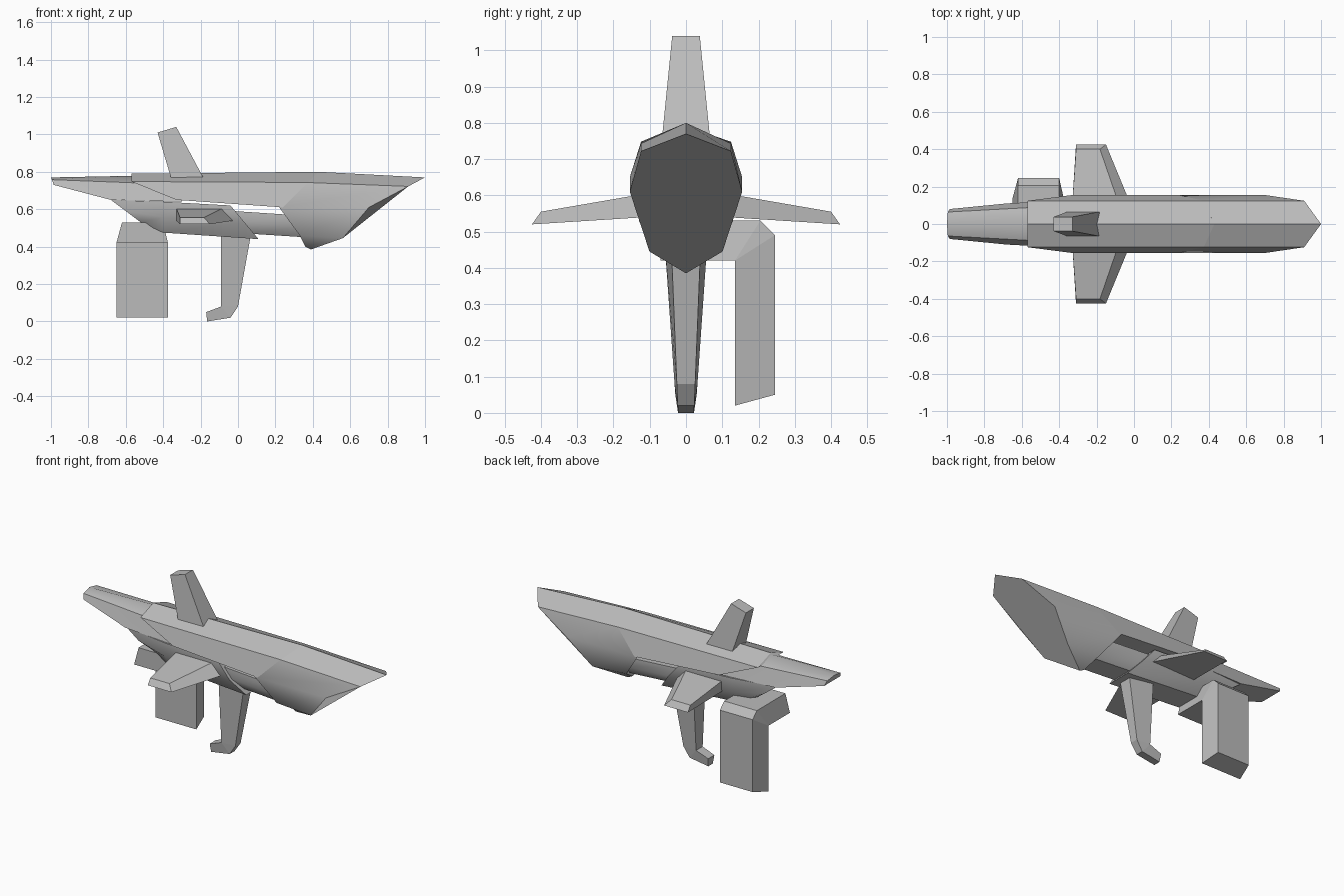
import bpy, bmesh, math

RIDGE, WAIST, BEAM = .8, .61, .155

default_cube = bpy.data.objects.get("Cube")
if default_cube:
    bpy.data.objects.remove(default_cube)

grey = bpy.data.materials.new("hull grey")
grey.use_nodes = True
grey.diffuse_color = (.5, .5, .5, 1)
shader = grey.node_tree.nodes["Principled BSDF"]
shader.inputs["Base Color"].default_value = grey.diffuse_color


def loft(name, rings, smooth=False):
    """Skin closed rings of equal length and cap both ends."""
    bm = bmesh.new()
    loops = [[bm.verts.new(point) for point in ring] for ring in rings]
    for near, far in zip(loops, loops[1:]):
        for i in range(len(near)):
            bm.faces.new((near[i - 1], near[i], far[i], far[i - 1]))
    bm.faces.new(loops[0])
    bm.faces.new(loops[-1])
    bmesh.ops.remove_doubles(bm, verts=bm.verts, dist=.001)
    bmesh.ops.recalc_face_normals(bm, faces=bm.faces)
    mesh = bpy.data.meshes.new(name)
    bm.to_mesh(mesh)
    bm.free()
    mesh.materials.append(grey)
    part = bpy.data.objects.new(name, mesh)
    bpy.context.collection.objects.link(part)
    if smooth:
        bpy.ops.object.select_all(action='DESELECT')
        part.select_set(True)
        bpy.context.view_layer.objects.active = part
        bpy.ops.object.shade_smooth_by_angle(angle=math.radians(40))


def hull(name, *halves):
    """Loft half sections, listed from top to bottom, mirrored across y."""
    rings = [half + [(x, -y, z) for x, y, z in reversed(half) if y > 0] for half in halves]
    loft(name, rings, smooth=True)


def mix(start, end, amount):
    return start + (end - start) * amount


def arch(ridge_x, side_x, width=BEAM, top=RIDGE, side=WAIST, rake=.3):
    """Half of a roof section: ridge, shoulder and side."""
    shoulder = (mix(ridge_x, side_x, rake), width * .8, mix(top, side, .3))
    return [(ridge_x, 0, top), shoulder, (side_x, width, side)]


def keel(bilge_x, keel_x, depth):
    """Lower half section that closes an arch."""
    return [(bilge_x, BEAM * .65, depth + .06), (keel_x, 0, depth)]


def trough(top_x, bottom_x, width, top, bottom):
    """Half of a flat-topped section with chamfered lower corners."""
    middle = (mix(top_x, bottom_x, .5), width, mix(top, bottom, .5))
    return [(top_x, width, top), middle, (bottom_x, width * .6, bottom)]


# Nose, cut off obliquely towards the keel
hull("nose",
     arch(.43, .22) + keel(bilge_x=.33, keel_x=.36, depth=.4),
     arch(1, .7, top=.77) + keel(bilge_x=.56, keel_x=.39, depth=.385))

# Upper shell with a stepped back edge
hull("upper_shell",
     arch(-.57, -.33, top=.79, side=.65, rake=0),
     arch(.43, .24))

# Tail, tapering to the back
hull("tail",
     arch(-1, -.985, width=.08, top=.77, side=.73),
     arch(-.5, -.68, width=.11, top=.78, side=.65),
     arch(-.3, -.3, width=.13, top=.77, side=.64))

# Lower body with raked ends, and the neck joining it to the nose
hull("lower_body",
     trough(-.68, -.52, width=.1, top=.65, bottom=.53),
     trough(-.4, -.4, width=.13, top=.64, bottom=.475),
     trough(-.04, .11, width=.13, top=.62, bottom=.44))
hull("neck",
     trough(-.02, .05, width=.11, top=.59, bottom=.47),
     trough(.36, .36, width=.11, top=.565, bottom=.45))


# Top fin, leaning back
def fin_ring(back, front, width, back_z, front_z):
    return [(back, -width, back_z), (front, -width, front_z),
            (front, width, front_z), (back, width, back_z)]


loft("top_fin", [fin_ring(-.35, -.17, width=.068, back_z=.74, front_z=.74),
                 fin_ring(-.43, -.33, width=.038, back_z=1.01, front_z=1.04)])


# Side wings: chamfered leading edge and bevelled tips
def wing_ring(side, back, front, low, high, low_y, high_y):
    return [(back, side * low_y, low), (back, side * high_y, high),
            (mix(front, back, .2), side * high_y, high), (front, side * low_y, low)]


for name, side in (("right_wing", -1), ("left_wing", 1)):
    loft(name, [
        wing_ring(side, back=-.33, front=-.02, low=.54, high=.605, low_y=.11, high_y=.11),
        wing_ring(side, back=-.31, front=-.15, low=.52, high=.555, low_y=.425, high_y=.4)])

# Bent box arm: the outside of the bend is narrower than the inside
start, reach, ceiling, thick, bevel = -.07, .245, .53, .11, .04
elbow = (reach - thick, ceiling - thick)
outer = [(start, ceiling), (reach - bevel, ceiling), (reach, ceiling - bevel), (reach, .05)]
inner = [(start, ceiling - thick), elbow, elbow, (reach - thick, .02)]
loft("box_arm", [[(-.62, *out), (-.4, *out), (-.375, *inn), (-.65, *inn)]
                 for out, inn in zip(outer, inner)])


# Handle with a hooked foot, slimmer towards the bottom and the front
def handle_ring(back, front):
    (back_x, back_z), (front_x, front_z) = back, front
    back_width = .026 + back_z * .07
    front_width = .022 + front_z * .04
    return [(back_x, -back_width, back_z), (front_x, -front_width, front_z),
            (front_x, front_width, front_z), (back_x, back_width, back_z)]


bend = (-.09, .08)
loft("handle", [handle_ring((-.09, .49), (.07, .47)),
                handle_ring(bend, (0, .08)),
                handle_ring(bend, (-.04, .02)),
                handle_ring((-.17, .05), (-.165, 0))])
